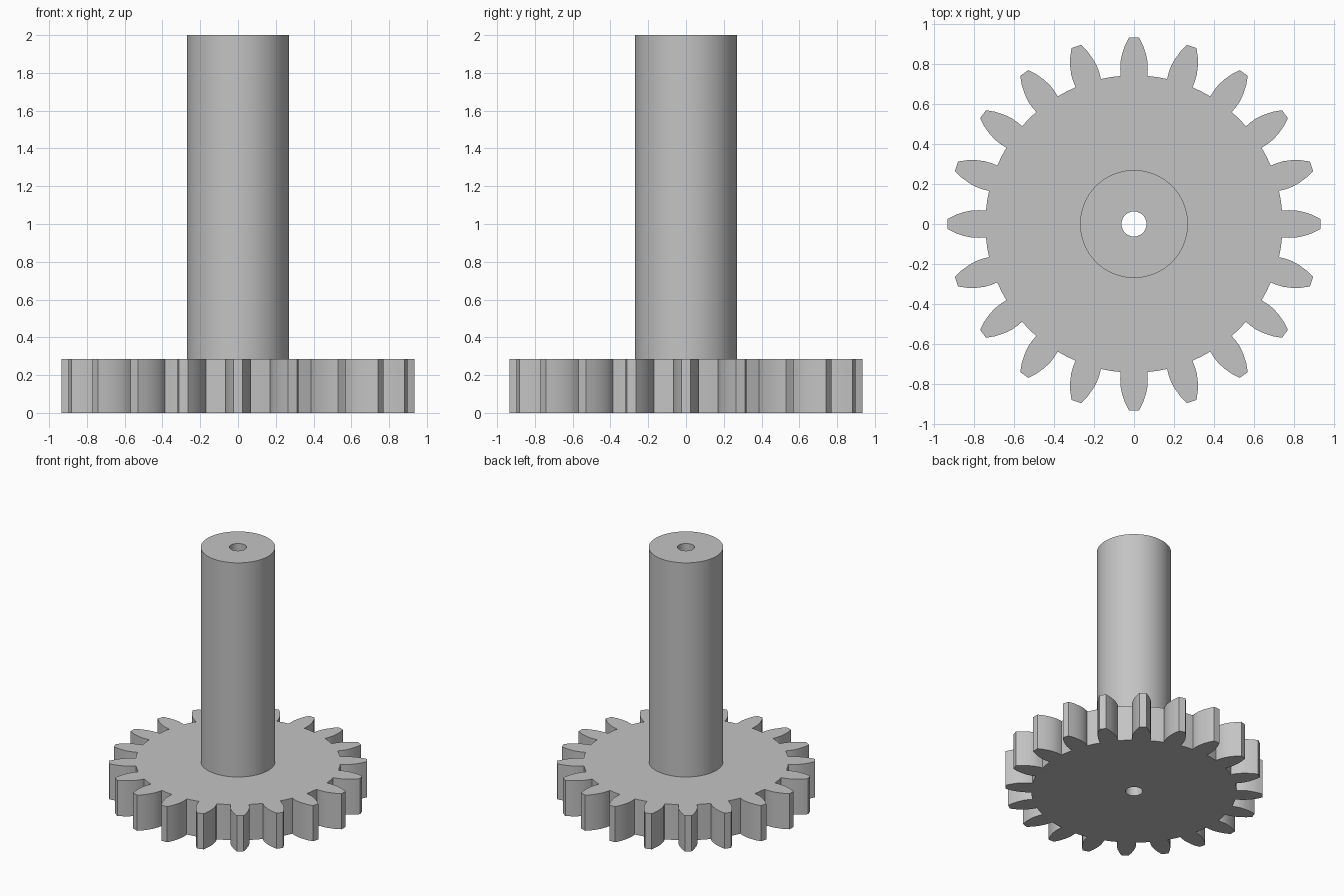
import bpy, math

old = bpy.data.objects.get("Cube")
if old:
    bpy.data.objects.remove(old, do_unlink=True)

TEETH = 20
GEAR_H, SHAFT_H = 0.285, 2.0
SHAFT_R, BORE_R, ROOT_R = 0.27, 0.0625, 0.745

# One flank of a tooth: half width, distance from the axis
FLANK = [(0.063, 0.742), (0.069, 0.775), (0.068, 0.81),
         (0.060, 0.85), (0.045, 0.895), (0.025, 0.935)]

# Material
steel = bpy.data.materials.new("light grey")
steel.use_nodes = True
grey = (0.55, 0.55, 0.55, 1)
steel.diffuse_color = grey
steel.node_tree.nodes["Principled BSDF"].inputs["Base Color"].default_value = grey


def gear_outline():
    """Toothed outline, counter-clockwise, with one point in each valley."""
    tooth = [(r, -w) for w, r in FLANK] + [(r, w) for w, r in reversed(FLANK)]
    half = math.pi / TEETH
    tooth.append((ROOT_R * math.cos(half), ROOT_R * math.sin(half)))
    points = []
    for k in range(TEETH):
        c, s = math.cos(2 * half * k), math.sin(2 * half * k)
        points += [(x * c - y * s, x * s + y * c) for x, y in tooth]
    return points


outline = gear_outline()
COUNT = len(outline)
per_tooth = COUNT // TEETH


def circle(radius):
    """Circle with as many points as the outline, lined up with its teeth."""
    shift = (len(FLANK) - 0.5)
    return [(radius * math.cos((i - shift) * math.tau / COUNT),
             radius * math.sin((i - shift) * math.tau / COUNT))
            for i in range(COUNT)]


def skin(name, loops):
    """Join a chain of (outline, height) loops with quads."""
    verts = [(x, y, z) for pts, z in loops for x, y in pts]
    faces = []
    for k in range(len(loops) - 1):
        a, b = k * COUNT, (k + 1) * COUNT
        for i in range(COUNT):
            j = (i + 1) % COUNT
            faces.append((a + i, a + j, b + j, b + i))
    mesh = bpy.data.meshes.new(name)
    mesh.from_pydata(verts, [], faces)
    mesh.materials.append(steel)
    obj = bpy.data.objects.new(name, mesh)
    bpy.context.collection.objects.link(obj)
    bpy.ops.object.select_all(action='DESELECT')
    obj.select_set(True)
    bpy.context.view_layer.objects.active = obj
    bpy.ops.object.shade_smooth_by_angle(angle=math.radians(25))
    return obj


# Gear: underside, toothed rim, upper face up to the shaft
skin("gear", [(circle(BORE_R), 0), (outline, 0),
              (outline, GEAR_H), (circle(SHAFT_R), GEAR_H)])

# Shaft: outer wall, top ring and the bore running through to the underside
skin("shaft", [(circle(SHAFT_R), GEAR_H), (circle(SHAFT_R), SHAFT_H),
               (circle(BORE_R), SHAFT_H), (circle(BORE_R), 0)])
